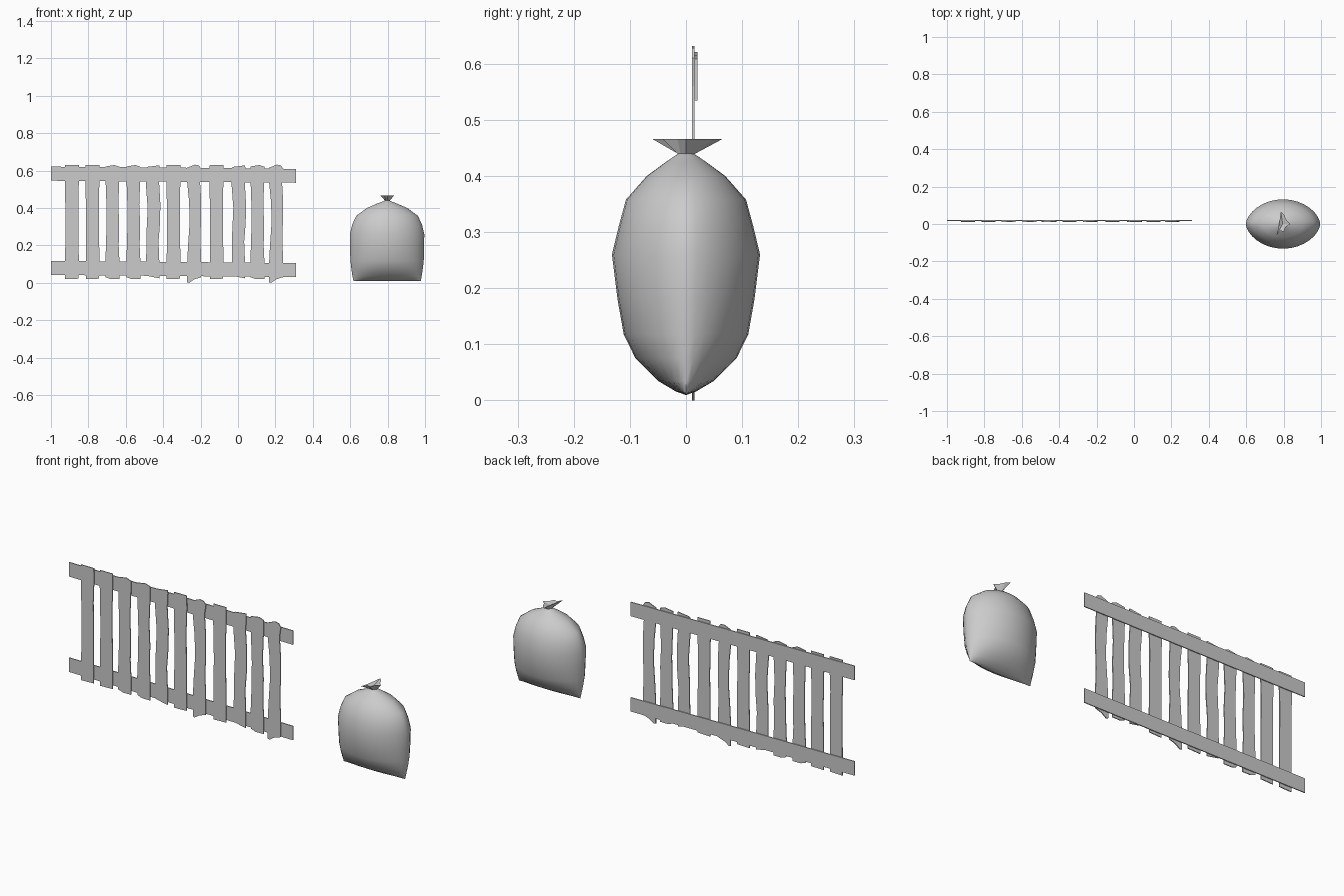
import bpy, bmesh, math

if "Cube" in bpy.data.objects:
    bpy.data.objects.remove(bpy.data.objects["Cube"])


def new_object(name, bm, smooth=None):
    bmesh.ops.recalc_face_normals(bm, faces=bm.faces)
    mesh = bpy.data.meshes.new(name)
    bm.to_mesh(mesh)
    bm.free()
    obj = bpy.data.objects.new(name, mesh)
    bpy.context.collection.objects.link(obj)
    if smooth is not None:
        bpy.ops.object.select_all(action='DESELECT')
        obj.select_set(True)
        bpy.context.view_layer.objects.active = obj
        bpy.ops.object.shade_smooth_by_angle(angle=math.radians(smooth))
    return obj


def board(name, outline, y0, y1):
    """Flat board from an x/z outline, extruded from y0 to y1."""
    bm = bmesh.new()
    front = [bm.verts.new((x, y0, z)) for x, z in outline]
    back = [bm.verts.new((x, y1, z)) for x, z in outline]
    bm.faces.new(front)
    bm.faces.new(back[::-1])
    n = len(outline)
    for i in range(n):
        j = (i + 1) % n
        bm.faces.new((front[i], back[i], back[j], front[j]))
    return new_object(name, bm)


# Fence rails, tilting slightly, behind the slats
for name, z in (("lower_rail", 0.042), ("upper_rail", 0.546)):
    board(name, [(-1, z), (0.31, z - 0.011), (0.31, z + 0.063),
                 (-0.35, z + 0.070), (-1, z + 0.075)], 0.0155, 0.0205)

# Weathered slat outlines around their own centre line
STYLES = {
    "plain": [(-.036, .02), (.036, .022), (.037, .11), (.035, .30), (.034, .45),
              (.038, .56), (.037, .63), (-.036, .63), (-.038, .55), (-.034, .35),
              (-.036, .15)],
    "worn": [(-.037, .03), (-.01, .02), (.037, .02), (.038, .10), (.033, .20),
             (.036, .31), (.031, .42), (.036, .54), (.038, .62), (.01, .63),
             (-.038, .622), (-.036, .52), (-.031, .38), (-.034, .22), (-.038, .12)],
    "bowed": [(-.036, .038), (.034, .024), (.034, .12), (.030, .22), (.038, .32),
              (.040, .42), (.033, .54), (.037, .615), (.034, .628), (-.03, .62),
              (-.04, .61), (-.037, .52), (-.028, .40), (-.034, .27), (-.036, .12)],
    "split": [(-.037, .003), (-.026, .0), (.0, .018), (.037, .03), (.038, .12),
              (.034, .24), (.038, .36), (.037, .46), (.031, .56), (.039, .61),
              (.025, .628), (.004, .632), (-.037, .615), (-.038, .55), (-.027, .44),
              (-.023, .33), (-.032, .2), (-.037, .1)],
}
SLATS = [(-.888, "plain"), (-.778, "plain"), (-.671, "worn"), (-.559, "worn"),
         (-.455, "bowed"), (-.345, "plain"), (-.235, "split"), (-.115, "plain"),
         (.003, "bowed"), (.104, "worn"), (.203, "split")]
for i, (cx, style) in enumerate(SLATS):
    board(f"slat_{i + 1}", [(cx + x, z) for x, z in STYLES[style]], 0.011, 0.0155)

# Sack body: lens-shaped sections, pinched into a seam at the bottom
CX, N = 0.797, 32
SECTIONS = [  # z, half width, half depth
    (.010, .180, .001), (.016, .181, .018), (.035, .185, .050), (.075, .191, .090),
    (.118, .196, .111), (.18, .198, .122), (.26, .199, .132), (.31, .187, .120),
    (.358, .165, .107), (.40, .108, .070), (.425, .050, .036), (.436, .020, .020),
    (.441, .011, .011)]
bm = bmesh.new()
rings = []
for z, w, d in SECTIONS:
    power = 1.2 if z < .4 else 1.0
    ring = []
    for k in range(N):
        a = 2 * math.pi * k / N
        s = math.sin(a)
        ring.append(bm.verts.new((CX + w * math.cos(a),
                                  d * math.copysign(abs(s) ** power, s), z)))
    rings.append(ring)
for r0, r1 in zip(rings, rings[1:]):
    for k in range(N):
        j = (k + 1) % N
        bm.faces.new((r0[k], r0[j], r1[j], r1[k]))
bm.faces.new(rings[0][::-1])
bm.faces.new(rings[-1])
new_object("sack_body", bm, 50)

# Gathered, ragged mouth above the tie
RIM = [(.835, .0), (.815, .022), (.803, .048), (.785, .065), (.781, .035),
       (.776, .0), (.77, -.03), (.762, -.06), (.783, -.036), (.80, -.042), (.811, -.015)]
bm = bmesh.new()
rim = [bm.verts.new((x, y, .466)) for x, y in RIM]
neck = []
for x, y in RIM:
    a = math.atan2(y, x - CX)
    neck.append(bm.verts.new((CX + .012 * math.cos(a), .013 * math.sin(a), .438)))
hollow = bm.verts.new((.795, 0, .456))
for i in range(len(RIM)):
    j = (i + 1) % len(RIM)
    bm.faces.new((neck[i], neck[j], rim[j], rim[i]))
    bm.faces.new((rim[i], rim[j], hollow))
new_object("sack_mouth", bm)
